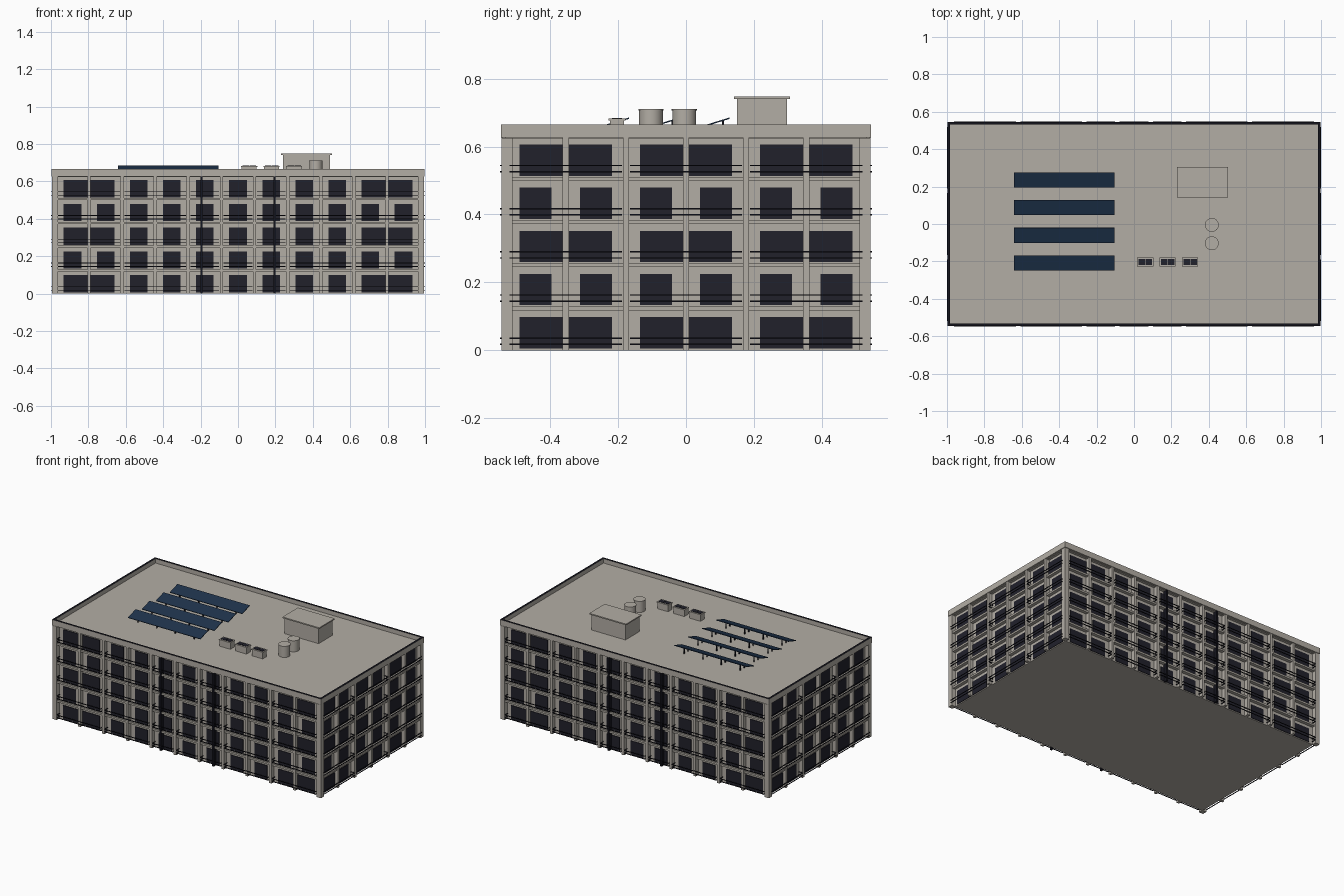
import bpy, bmesh, math
from mathutils import Matrix, Vector

cube = bpy.data.objects.get("Cube")
if cube:
    bpy.data.objects.remove(cube, do_unlink=True)


def material(name, rgb):
    m = bpy.data.materials.new(name)
    m.use_nodes = True
    m.diffuse_color = (*rgb, 1)
    m.node_tree.nodes["Principled BSDF"].inputs["Base Color"].default_value = (*rgb, 1)
    return m


STONE = material("warm grey concrete", (0.45, 0.42, 0.375))
GLASS = material("dark glass", (0.015, 0.015, 0.024))
BLACK = material("black metal", (0.007, 0.007, 0.012))
PANEL = material("solar blue", (0.013, 0.032, 0.07))


def add_box(bm, lo, hi, matrix=Matrix()):
    lo, hi = Vector(lo), Vector(hi)
    place = matrix @ Matrix.Translation((lo + hi) / 2) @ Matrix.Diagonal((*(hi - lo), 1))
    bmesh.ops.create_cube(bm, size=1, matrix=place)


def finish(bm, name, *mats):
    mesh = bpy.data.meshes.new(name)
    bm.to_mesh(mesh)
    bm.free()
    for m in mats:
        mesh.materials.append(m)
    ob = bpy.data.objects.new(name, mesh)
    bpy.context.scene.collection.objects.link(ob)
    return ob


FLOORS, STOREY, BAY = 5, 0.127, 0.177
HX, HY = 0.997, 0.545          # outer half sizes
RECESS = 0.03                  # wall behind the frame
DECK, TOP = 0.636, 0.665

# Solid core
bm = bmesh.new()
add_box(bm, (-HX + RECESS, -HY + RECESS, 0), (HX - RECESS, HY - RECESS, 0.63))
finish(bm, "building_core", STONE)

# Floor slabs projecting around the core
bm = bmesh.new()
for f in range(1, FLOORS):
    z = f * STOREY
    add_box(bm, (-HX + 0.008, -HY + 0.008, z - 0.009), (HX - 0.008, HY - 0.008, z + 0.003))
add_box(bm, (-HX + 0.012, -HY + 0.012, 0.624), (HX - 0.012, HY - 0.012, DECK))
finish(bm, "floor_slabs", STONE)

# Corner posts
bm = bmesh.new()
for sx in (-1, 1):
    for sy in (-1, 1):
        c = Vector((sx * (HX - 0.018), sy * (HY - 0.018), 0.3125))
        h = Vector((0.016, 0.016, 0.3125))
        add_box(bm, c - h, c + h)
finish(bm, "corner_posts", STONE)

# Parapet with dark top faces
bm = bmesh.new()
T = 0.014
for s in (-1, 1):
    x0, x1 = sorted((s * HX, s * (HX - T)))
    add_box(bm, (x0, -HY, 0.627), (x1, HY, TOP))
    y0, y1 = sorted((s * HY, s * (HY - T)))
    add_box(bm, (-HX + T, y0, 0.627), (HX - T, y1, TOP))
bm.normal_update()
for face in bm.faces:
    if face.normal.z > 0.5:
        face.material_index = 1
finish(bm, "parapet", STONE, BLACK)

# Facades: each is laid out facing -y, then turned into place
windows, pilasters, rails, pipes = (bmesh.new() for _ in range(4))


def facade(bays, depth, angle, paired, gaps, pipe_at=()):
    turn = Matrix.Rotation(angle, 4, "Z")
    wall = -depth + RECESS
    half = bays * BAY / 2
    for f in range(FLOORS):
        z = f * STOREY
        for b in range(bays):
            c = -half + (b + 0.5) * BAY
            left, right = c - 0.047, c + 0.047
            # Alternate storeys widen windows toward a shared pilaster
            if f % 2 == 0 and b + 1 in paired:
                right = c + BAY / 2
            if f % 2 == 0 and b in paired:
                left = c - BAY / 2
            add_box(windows, (left, wall - 0.004, z + 0.006),
                    (right, wall + 0.004, z + 0.098), turn)
        # Balcony rails with short end returns
        for a, b in zip(gaps, gaps[1:]):
            x0, x1 = -half + a * BAY + 0.012, -half + b * BAY - 0.012
            for h in (0.018, 0.036):
                add_box(rails, (x0, -depth - 0.003, z + h - 0.002),
                        (x1, -depth + 0.001, z + h + 0.002), turn)
                for x in (x0, x1 - 0.004):
                    add_box(rails, (x, -depth + 0.001, z + h - 0.002),
                            (x + 0.004, wall, z + h + 0.002), turn)
    for b in range(1, bays):
        x = -half + b * BAY
        add_box(pilasters, (x - 0.009, -depth + 0.003, 0), (x + 0.009, wall, 0.627), turn)
    for x in pipe_at:
        add_box(pipes, (x - 0.006, -depth + 0.002, 0), (x + 0.006, wall, 0.627), turn)


for k in (0, 2):
    facade(11, HY, k * math.pi / 2, (1, 10), (0, 2, 4, 5, 6, 7, 9, 11), (-0.195, 0.195))
    facade(6, HX, (k + 1) * math.pi / 2, (1, 3, 5), (0, 2, 4, 6))
finish(windows, "windows", GLASS)
finish(pilasters, "pilasters", STONE)
finish(rails, "balcony_rails", BLACK)
finish(pipes, "downpipes", BLACK)

# Tilted solar panels and their legs
panels, legs = bmesh.new(), bmesh.new()
for y in (-0.208, -0.06, 0.088, 0.235):
    tilt = Matrix.Translation((-0.373, y, 0.671)) @ Matrix.Rotation(0.3, 4, "X")
    add_box(panels, (-0.268, -0.042, -0.002), (0.268, 0.042, 0.002), tilt)
    for x in (-0.58, -0.44, -0.305, -0.165):
        add_box(legs, (x - 0.003, y + 0.018, DECK), (x + 0.003, y + 0.024, 0.676))
        add_box(legs, (x - 0.003, y - 0.024, DECK), (x + 0.003, y - 0.018, 0.664))
finish(panels, "solar_panels", PANEL)
finish(legs, "panel_legs", BLACK)

# Rooftop stair house
bm = bmesh.new()
add_box(bm, (0.24, 0.15, DECK), (0.492, 0.298, 0.74))
add_box(bm, (0.23, 0.142, 0.74), (0.502, 0.306, 0.748))
finish(bm, "stair_house", STONE)

# Water tanks
bm = bmesh.new()
for y in (-0.103, -0.005):
    for r, z0, z1 in ((0.035, DECK, 0.706), (0.037, 0.706, 0.711)):
        bmesh.ops.create_cone(bm, cap_ends=True, segments=24, radius1=r, radius2=r,
                              depth=z1 - z0,
                              matrix=Matrix.Translation((0.416, y, (z0 + z1) / 2)))
tanks = finish(bm, "water_tanks", STONE)
bpy.context.view_layer.objects.active = tanks
tanks.select_set(True)
bpy.ops.object.shade_smooth_by_angle()

# Air conditioners with dark grilles
units, grilles = bmesh.new(), bmesh.new()
for x in (0.06, 0.18, 0.3):
    add_box(units, (x - 0.04, -0.224, DECK), (x + 0.04, -0.182, 0.677))
    add_box(units, (x - 0.043, -0.228, 0.677), (x + 0.043, -0.178, 0.682))
    for s in (-1, 1):
        c = x + s * 0.0185
        add_box(grilles, (c - 0.017, -0.218, 0.681), (c + 0.017, -0.188, 0.684))
finish(units, "air_conditioners", STONE)
finish(grilles, "air_conditioner_grilles", GLASS)
